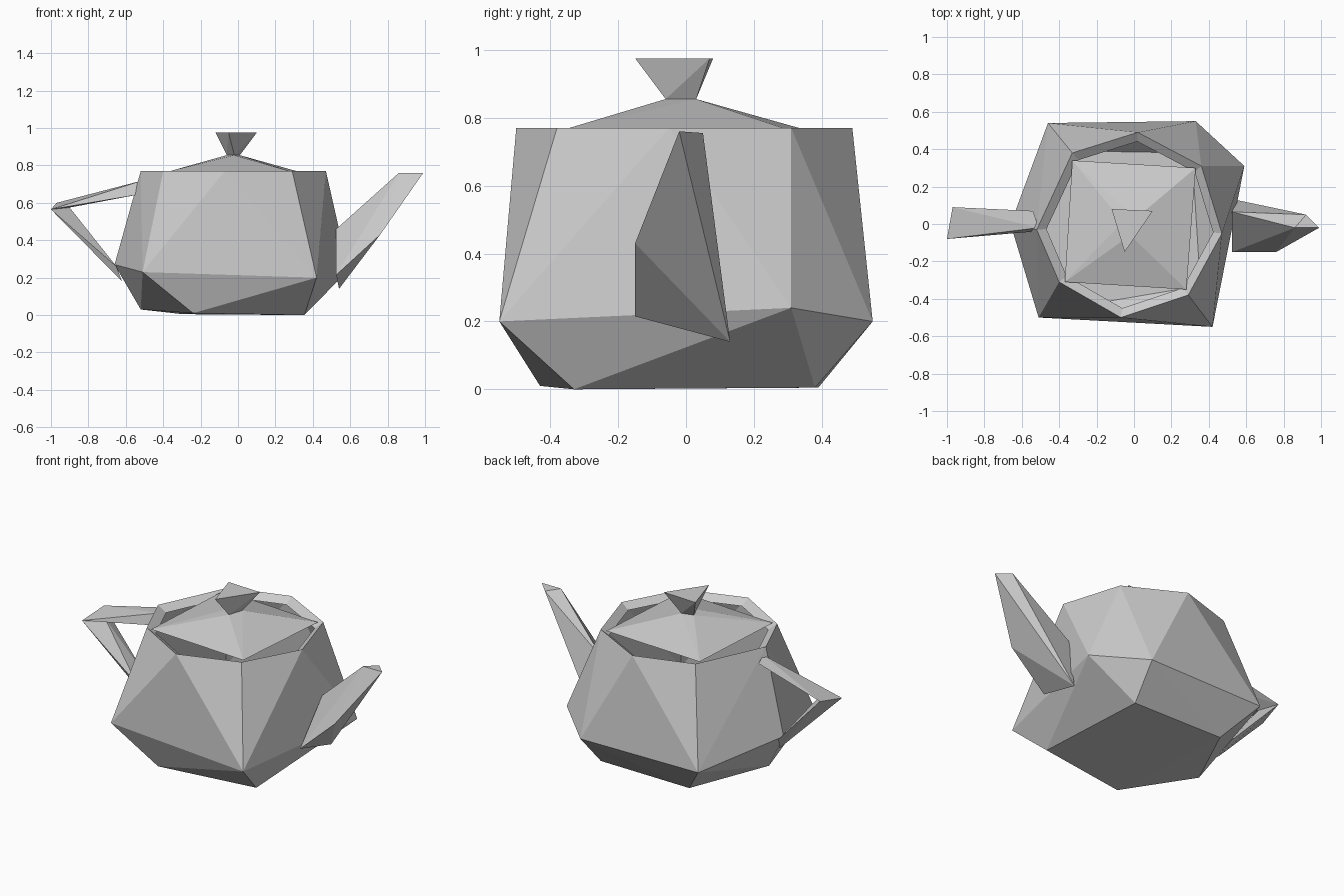
import bpy, bmesh
from mathutils import Vector

if "Cube" in bpy.data.objects:
    bpy.data.objects.remove(bpy.data.objects["Cube"])


def hull_into(bm, pts):
    """Faceted solid wrapped around a few section points."""
    vs = [bm.verts.new(p) for p in pts]
    res = bmesh.ops.convex_hull(bm, input=vs)
    junk = {v for v in res["geom_interior"] + res["geom_unused"]
            if isinstance(v, bmesh.types.BMVert) and not v.link_faces}
    bmesh.ops.delete(bm, geom=list(junk), context="VERTS")


def open_end(bm, test):
    """Remove the cap faces whose vertices all pass the test."""
    caps = [f for f in bm.faces if all(test(v.co) for v in f.verts)]
    bmesh.ops.delete(bm, geom=caps, context="FACES_ONLY")


def finish(name, bm):
    mesh = bpy.data.meshes.new(name)
    bm.normal_update()
    bm.to_mesh(mesh)
    bm.free()
    obj = bpy.data.objects.new(name, mesh)
    bpy.context.collection.objects.link(obj)
    return obj


# Body: five-sided base, six-sided belly, eight-sided rim
base = [(0.31, 0.38, 0.005), (0.355, -0.33, 0), (-0.24, -0.43, 0.01),
        (-0.52, -0.06, 0.03), (-0.295, 0.39, 0.005)]
belly = [(0.42, -0.55, 0.20), (0.59, 0.31, 0.24), (0.33, 0.55, 0.20),
         (-0.46, 0.54, 0.20), (-0.66, 0.0, 0.27), (-0.51, -0.50, 0.23)]
rim = [(x, y, 0.77) for x, y in
       [(-0.07, -0.50), (0.29, -0.38), (0.47, -0.05), (0.36, 0.31),
        (0.02, 0.49), (-0.33, 0.38), (-0.52, -0.03), (-0.40, -0.31)]]
bm = bmesh.new()
hull_into(bm, base + belly + rim)
open_end(bm, lambda c: c.z > 0.75)
finish("body", bm)

# Inner lip sloping down inside the rim
bm = bmesh.new()
outer = [bm.verts.new(p) for p in rim]
inner = [bm.verts.new((x * 0.9, y * 0.9, 0.735)) for x, y, z in rim]
for i in range(len(rim)):
    j = (i + 1) % len(rim)
    bm.faces.new((outer[i], outer[j], inner[j], inner[i]))
finish("rim_lip", bm)

# Lid: four-sided shallow pyramid, open below
neck = [(-0.06, 0.01, 0.855), (0.01, 0.03, 0.855), (-0.02, -0.06, 0.855)]
bm = bmesh.new()
hull_into(bm, [(-0.33, 0.34, 0.768), (0.33, 0.30, 0.765),
               (0.28, -0.35, 0.768), (-0.37, -0.31, 0.768)] + neck)
open_end(bm, lambda c: c.z < 0.80)
finish("lid", bm)

# Knob: flared triangular grip
bm = bmesh.new()
hull_into(bm, neck + [(-0.12, 0.08, 0.975), (0.10, 0.07, 0.975), (-0.05, -0.15, 0.975)])
finish("lid_knob", bm)

# Spout: wide root tapering to a small triangular tip
bm = bmesh.new()
hull_into(bm, [(0.54, 0.13, 0.14), (0.525, -0.15, 0.215), (0.525, 0.065, 0.46),
               (0.76, -0.15, 0.43),
               (0.99, -0.02, 0.76), (0.92, 0.05, 0.755), (0.86, -0.02, 0.76)])
finish("spout", bm)

# Handle: two triangular bars meeting at the outer corner
upper = [(-0.54, 0.07, 0.71), (-0.53, -0.04, 0.645), (-0.51, -0.02, 0.72)]
corner = [(-1.0, -0.08, 0.565), (-0.97, 0.09, 0.60), (-0.90, 0.0, 0.575)]
lower = [(-0.66, 0.05, 0.27), (-0.62, -0.02, 0.18), (-0.65, -0.05, 0.26)]
bm = bmesh.new()
hull_into(bm, upper + corner)
finish("handle_top", bm)
bm = bmesh.new()
hull_into(bm, corner + lower)
finish("handle_side", bm)
